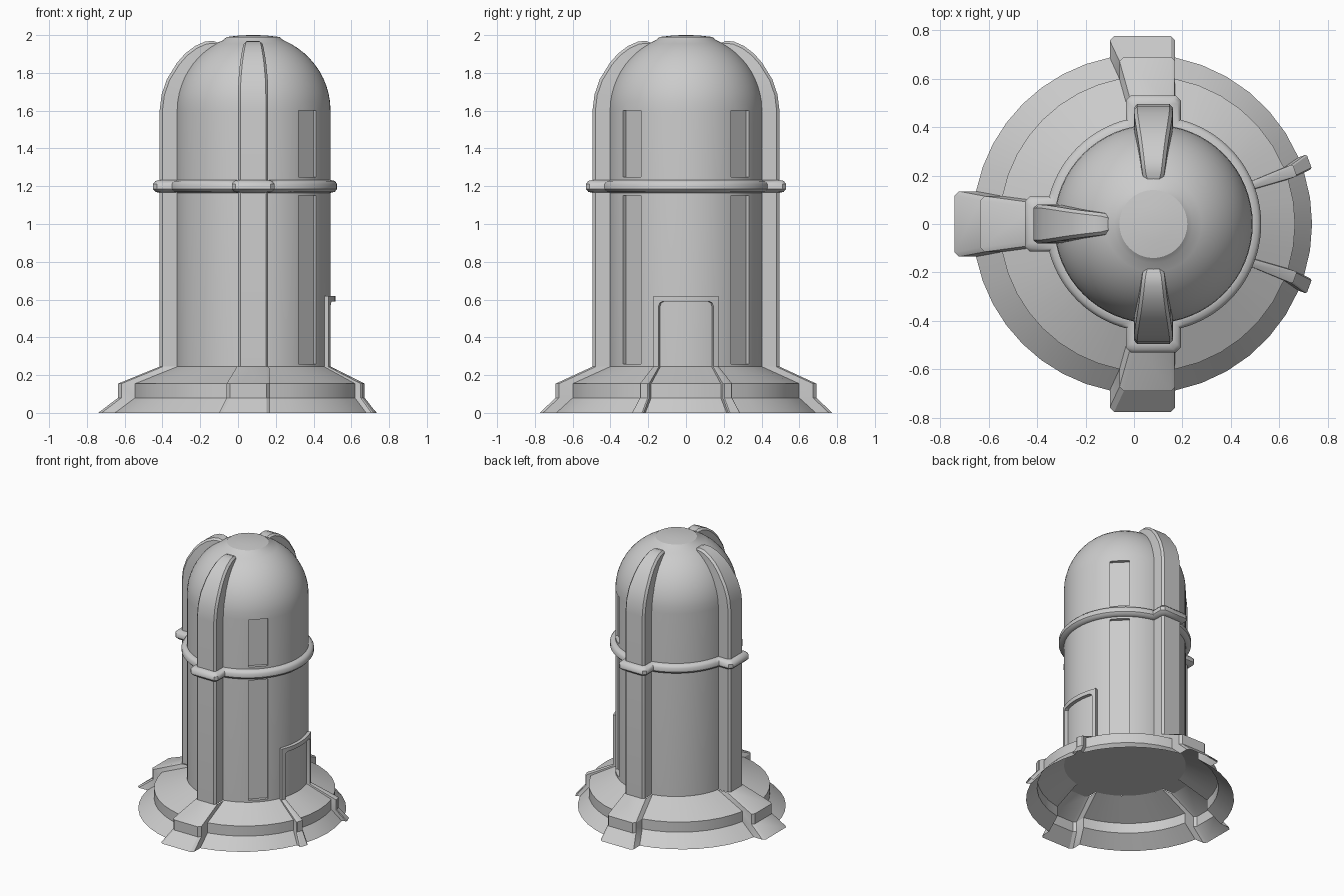
import bpy
from math import sin, cos, asin, pi, radians, sqrt

if "Cube" in bpy.data.objects:
    bpy.data.objects.remove(bpy.data.objects["Cube"])

CX, R = 0.08, 0.41          # tower axis and radius
RIBS = (90, 180, 270)       # large rib directions


def make(name, verts, faces, angle=30):
    me = bpy.data.meshes.new(name)
    me.from_pydata(verts, [], faces)
    ob = bpy.data.objects.new(name, me)
    bpy.context.collection.objects.link(ob)
    bpy.ops.object.select_all(action='DESELECT')
    ob.select_set(True)
    bpy.context.view_layer.objects.active = ob
    bpy.ops.object.mode_set(mode='EDIT')
    bpy.ops.mesh.select_all(action='SELECT')
    bpy.ops.mesh.normals_make_consistent(inside=False)
    bpy.ops.object.mode_set(mode='OBJECT')
    if angle:
        bpy.ops.object.shade_smooth_by_angle(angle=radians(angle))
    return ob


def loft(name, loops, caps=False, wrap=False, angle=30):
    n, m = len(loops[0]), len(loops)
    faces = [(i * n + j, i * n + (j + 1) % n,
              (i + 1) % m * n + (j + 1) % n, (i + 1) % m * n + j)
             for i in range(m if wrap else m - 1) for j in range(n)]
    if caps:
        faces += [tuple(range(n)), tuple(range((m - 1) * n, m * n))]
    return make(name, [p for l in loops for p in l], faces, angle)


def polar(deg, u, v, z, cx=CX):
    a = radians(deg)
    return (cx + u * cos(a) - v * sin(a), u * sin(a) + v * cos(a), z)


def plan(cx, r, z, bumps, step=11.25):
    """Circle outline with chamfered bumps (angle, half width, reach, chamfer)."""
    pts, steps = [], [max(2, round(((bumps[(i + 1) % len(bumps)][0] - b[0]) % 360) / step))
                      for i, b in enumerate(bumps)]
    for i, (a, hw, out, ch) in enumerate(bumps):
        base = sqrt(r * r - hw * hw)
        half = [(base, -hw), (out - ch, -hw), (out, -hw + ch)]
        pts += [polar(a, u, v, z, cx) for u, v in half]
        pts += [polar(a, u, -v, z, cx) for u, v in reversed(half)]
        nxt = bumps[(i + 1) % len(bumps)]
        a0 = a + asin(hw / r) * 180 / pi
        gap = (nxt[0] - asin(nxt[1] / r) * 180 / pi - a0) % 360
        pts += [polar(a0 + gap * k / steps[i], r, 0, z, cx) for k in range(1, steps[i])]
    return pts


# Tower body with dome, slightly flattened at the top
profile = [(R, 0.245), (R, 1.6)]
profile += [(R * cos(radians(t)), 1.6 + 0.405 * sin(radians(t))) for t in range(7, 69, 6)]
profile += [(0.14, 1.99), (0.07, 1.998), (0.02, 2.0)]
SEG = 64
body = loft("tower_body", [[polar(360 * i / SEG, r, 0, z) for i in range(SEG)]
                           for r, z in profile], caps=True)

# Recessed window strips on both front corners of the door side
for side in (-45, 45):
    for z0, z1 in ((0.26, 1.15), (1.25, 1.6)):
        loops = [[polar(side, u, v, z) for u, v in
                  ((0.385, -0.066), (0.5, -0.066), (0.5, 0.066), (0.385, 0.066))]
                 for z in (z0, z1)]
        cut = loft("window_cutter", loops, caps=True, angle=0)
        cut.hide_render = True
        cut.hide_set(True)
        mod = body.modifiers.new("window", 'BOOLEAN')
        mod.operation, mod.object, mod.solver = 'DIFFERENCE', cut, 'EXACT'

# Vertical ribs that follow the wall and taper into the dome
dome = [(0, .495, .08), (10, .492, .08), (20, .486, .078), (32, .476, .07),
        (40, .47, .063), (48, .46, .056), (55, .446, .05), (60, .427, .045), (64, .395, .035)]
for deg in RIBS:
    loops = []
    for z, ph, d, hw in [(0.245, 0, .495, .08)] + [(1.6,) + p for p in dome]:
        c, s = cos(radians(ph)), sin(radians(ph))
        sec = [(.37, -hw), (d - .015, -hw), (d, -hw + .013),
               (d, hw - .013), (d - .015, hw), (.37, hw)]
        loops.append([polar(deg, q * c, v, z + q * s) for q, v in sec])
    loft("wall_rib", loops, caps=True)

# Stepped flared skirt, an open shell with ribs pressed out of it
levels = [  # z, centre x, radius, rib half width, rib reach, small rib angle, width, reach
    (0.245, 0.08, 0.41, 0.085, 0.495, 21.5, 0.016, 0.437),
    (0.155, 0.055, 0.61, 0.115, 0.69, 20, 0.026, 0.648),
    (0.08, 0.055, 0.61, 0.115, 0.69, 20, 0.026, 0.648),
    (0.0, 0.035, 0.70, 0.135, 0.775, 20.5, 0.032, 0.735)]
loops = []
for z, cx, r, hw, out, sa, sw, so in levels:
    bumps = [(sa, sw, so, 0.006)] + [(a, hw, out, 0.018) for a in RIBS] + [(360 - sa, sw, so, 0.006)]
    # fixed step counts: angles change a little between levels but round alike
    loops.append(plan(cx, r, z, bumps))
loft("skirt", loops)

# Band around the tower stepping over the ribs
loops = []
for z, o in ((1.165, 0), (1.17, .022), (1.185, .035), (1.212, .035), (1.228, .022), (1.233, 0),
             (1.233, -.02), (1.165, -.02)):
    loops.append(plan(CX, R + o, z, [(a, .078 + o, .495 + o, .02) for a in RIBS], 5))
loft("band", loops, wrap=True, angle=40)

# Door frame curved around the wall
to, ti, zt = 0.405, 0.34, 0.62
left = [((-to, .24), (-ti, .24)), ((-to, .57), (-ti, .565)), ((-to, .6), (-ti + .015, .582)),
        ((-to, zt), (-ti + .05, .59))]
top = [((t, zt), (t, .59)) for t in [-.27 + .54 * k / 10 for k in range(11)]]
right = [((-a[0], a[1]), (-b[0], b[1])) for a, b in reversed(left)]
loops = []
for a, b in left + top + right:
    sec = [(a, .395), (a, .435), (b, .435), (b, .395)]
    loops.append([polar(p[0] * 180 / pi, r, 0, p[1]) for p, r in sec])
loft("door_frame", loops, caps=True)
